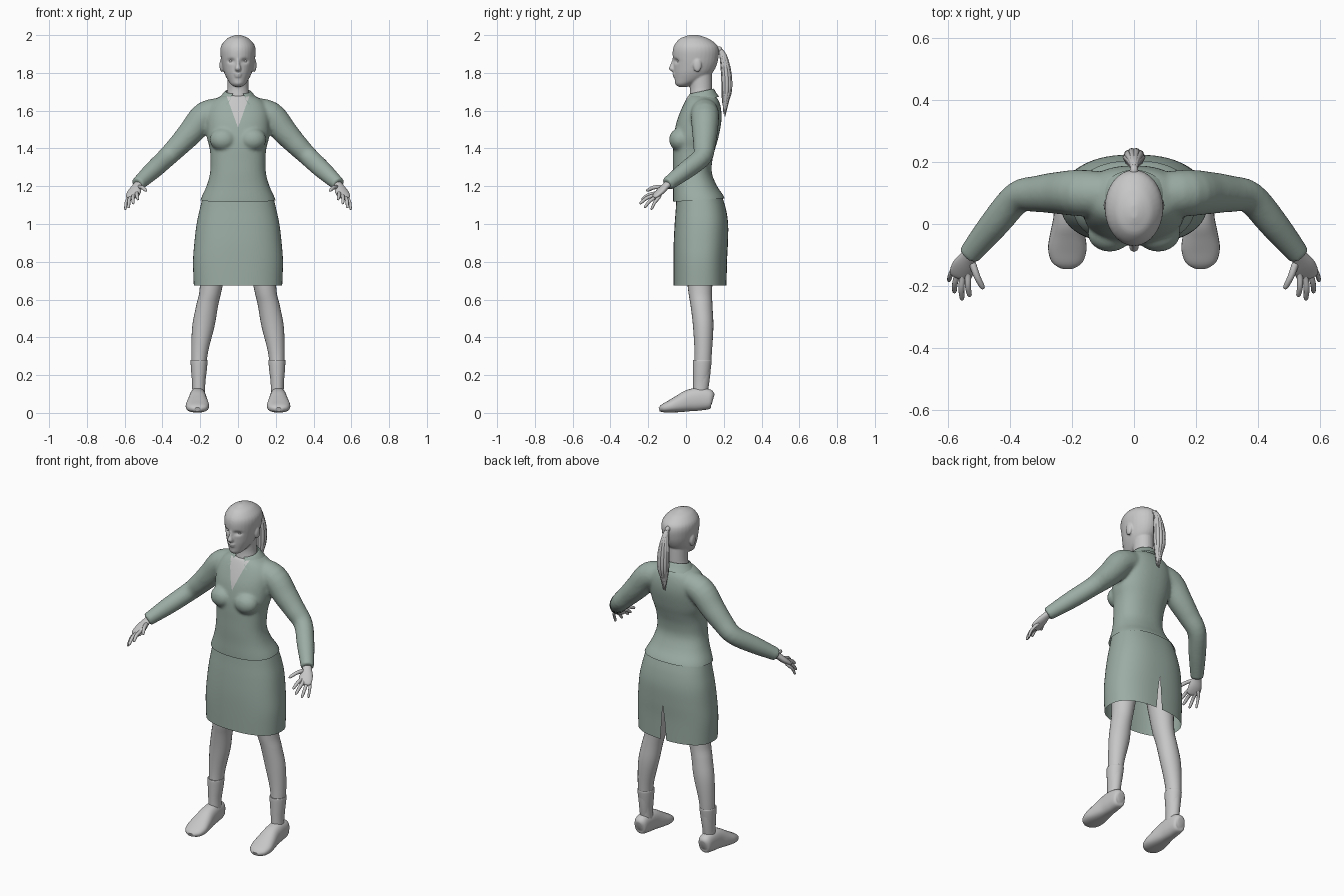
import bpy, bmesh, math, random
from mathutils import Vector

if "Cube" in bpy.data.objects:
    bpy.data.objects.remove(bpy.data.objects["Cube"])

random.seed(4)


def material(name, col):
    m = bpy.data.materials.new(name)
    m.diffuse_color = (*col, 1)
    m.use_nodes = True
    m.node_tree.nodes["Principled BSDF"].inputs["Base Color"].default_value = m.diffuse_color
    return m


SKIN = material("pale grey", (0.57, 0.57, 0.57))
CLOTH = material("sage cloth", (0.33, 0.42, 0.375))


def activate(ob):
    bpy.ops.object.select_all(action='DESELECT')
    ob.select_set(True)
    bpy.context.view_layer.objects.active = ob


def finish(ob, angle=50):
    activate(ob)
    bpy.ops.object.shade_smooth_by_angle(angle=math.radians(angle))
    return ob


def spline(keys, steps):
    """Catmull-Rom interpolation of whole key tuples."""
    rows = []
    for i in range(len(keys) - 1):
        a, b, c, d = (keys[max(i - 1, 0)], keys[i], keys[i + 1],
                      keys[min(i + 2, len(keys) - 1)])
        for s in range(steps):
            t = s / steps
            rows.append([0.5 * (2 * q + (r - p) * t + (2 * p - 5 * q + 4 * r - w) * t * t
                                + (3 * q - p - 3 * r + w) * t ** 3)
                         for p, q, r, w in zip(a, b, c, d)])
    return rows + [list(keys[-1])]


def loft(name, keys, mat, n=24, steps=4, follow=False, p=2.0, start=0.0, gap=None, tilt=0.0):
    """Skin rings (x, y, z, rx, ry); gap(z) opens the tube at angle start."""
    rows = spline(keys, steps)
    bm = bmesh.new()
    rings = []
    for i, (x, y, z, rx, ry) in enumerate(rows):
        rx, ry = max(rx, 0.001), max(ry, 0.001)
        tan = Vector(rows[min(i + 1, len(rows) - 1)][:3]) - Vector(rows[max(i - 1, 0)][:3])
        rot = tan.to_track_quat('Z', 'Y')
        g = gap(z) if gap else 0
        ring = []
        for k in range(n + 1 if gap else n):
            a = start + g + (2 * math.pi - 2 * g) * k / n
            c, s = math.cos(a), math.sin(a)
            v = Vector((rx * math.copysign(abs(c) ** (2 / p), c),
                        ry * math.copysign(abs(s) ** (2 / p), s), 0))
            if follow:
                v = rot @ v
            v.z += tilt * v.y
            ring.append(bm.verts.new(Vector((x, y, z)) + v))
        rings.append(ring)
    for a, b in zip(rings, rings[1:]):
        for k in range(n):
            j = (k + 1) if gap else (k + 1) % n
            bm.faces.new((a[k], a[j], b[j], b[k]))
    if gap:
        bmesh.ops.remove_doubles(bm, verts=bm.verts, dist=1e-5)
    else:
        bm.faces.new(rings[0])
        bm.faces.new(rings[-1])
    bmesh.ops.recalc_face_normals(bm, faces=bm.faces)
    me = bpy.data.meshes.new(name)
    bm.to_mesh(me)
    bm.free()
    me.materials.append(mat)
    ob = bpy.data.objects.new(name, me)
    bpy.context.collection.objects.link(ob)
    return finish(ob)


def ball(name, loc, scale, mat):
    bpy.ops.mesh.primitive_uv_sphere_add(segments=20, ring_count=12, location=loc)
    ob = bpy.context.object
    ob.name, ob.scale = name, scale
    bpy.ops.object.transform_apply(location=False, rotation=False, scale=True)
    ob.data.materials.append(mat)
    return finish(ob)


def fuse(name, parts, voxel, smooth):
    """Blend overlapping closed parts into one smooth skin."""
    activate(parts[0])
    for ob in parts:
        ob.select_set(True)
    bpy.ops.object.join()
    ob = bpy.context.object
    bpy.ops.object.transform_apply(location=True, rotation=True, scale=True)
    ob.name = name
    m = ob.modifiers.new("remesh", 'REMESH')
    m.mode, m.voxel_size = 'VOXEL', voxel
    m = ob.modifiers.new("smooth", 'SMOOTH')
    m.factor, m.iterations = 0.5, smooth
    for m in list(ob.modifiers):
        bpy.ops.object.modifier_apply(modifier=m.name)
    return ob


def span(z, front, back, rx):
    return (0, (front + back) / 2, z, rx, (back - front) / 2)


# Jacket: torso, bust and sleeves blended together
parts = [loft("torso", [span(*k) for k in (
    (1.06, -.065, .205, .215), (1.13, -.068, .208, .198), (1.2, -.068, .165, .167),
    (1.27, -.07, .137, .148), (1.34, -.07, .14, .146), (1.4, -.07, .155, .15),
    (1.46, -.066, .172, .165), (1.54, -.05, .187, .17), (1.6, -.028, .187, .165),
    (1.65, -.005, .175, .135), (1.68, .012, .155, .085))], CLOTH, 40, p=2.3)]
for s in (1, -1):
    parts.append(ball("bust", (s * .078, -.03, 1.447), (.072, .06, .062), CLOTH))
    parts.append(loft("sleeve", [(s * x, y, z, r, r) for x, y, z, r in (
        (.07, .095, 1.6, .07), (.17, .1, 1.575, .075), (.245, .1, 1.49, .068),
        (.31, .097, 1.42, .059), (.375, .085, 1.355, .052), (.45, 0, 1.285, .048),
        (.532, -.1, 1.21, .036))], CLOTH, follow=True))
jacket = fuse("jacket", parts, .009, 4)

# Trim the hem and cut the open neckline as an inset colour
me = jacket.data
me.materials.clear()
me.materials.append(CLOTH)
me.materials.append(SKIN)
bm = bmesh.new()
bm.from_mesh(me)
bmesh.ops.bisect_plane(bm, geom=bm.verts[:] + bm.edges[:] + bm.faces[:], plane_co=(0, .07, 1.127),
                       plane_no=(0, -.07, 1), clear_inner=True)
SLOPE = .065 / .18
for s in (1, -1):
    faces = [f for f in bm.faces if f.calc_center_median().y < .07
             and f.calc_center_median().z > 1.49]
    geom = list({v for f in faces for v in f.verts}) + list({e for f in faces for e in f.edges})
    bmesh.ops.bisect_plane(bm, geom=geom + faces, plane_co=(0, 0, 1.51), plane_no=(s, 0, -SLOPE))
for f in bm.faces:
    c = f.calc_center_median()
    f.material_index = int(c.y < .07 and c.z > 1.51 and abs(c.x) < (c.z - 1.51) * SLOPE)
bm.to_mesh(me)
bm.free()
finish(jacket)

# Folded collar, open at the throat
loft("collar", [(0, .075, 1.652, .112, .1), (0, .078, 1.68, .088, .08), (0, .08, 1.7, .07, .068),
                (0, .08, 1.698, .064, .062), (0, .08, 1.66, .064, .062)], CLOTH, 32, 3,
     start=-math.pi / 2, gap=lambda z: .42 + (1.70 - z) * 2, tilt=.22)

# Skirt with a vent at the back
loft("skirt", [span(*k) for k in (
    (.675, -.065, .215, .234), (.8, -.066, .217, .238), (.9, -.065, .222, .231),
    (1.0, -.06, .223, .219), (1.08, -.054, .211, .202), (1.15, -.05, .19, .185))],
     CLOTH, 56, 6, p=2.4, start=math.pi / 2, gap=lambda z: .05 * max(0, (.88 - z) / .2))

# Head, neck and features
parts = [
    loft("skull", [span(*k) for k in (
        (1.726, -.04, .01, .018), (1.74, -.055, .04, .038), (1.765, -.06, .1, .056),
        (1.8, -.064, .14, .073), (1.84, -.066, .162, .084), (1.88, -.07, .172, .091),
        (1.92, -.07, .174, .094), (1.95, -.06, .162, .086), (1.98, -.034, .122, .06),
        (1.994, -.002, .085, .032), (2.001, .02, .06, .01))], SKIN, 32),
    loft("neck", [(0, .075, 1.57, .06, .058), (0, .077, 1.66, .064, .06),
                  (0, .08, 1.72, .056, .058), (0, .075, 1.8, .056, .062)], SKIN),
    loft("nose", [(0, -.058, 1.88, .008, .012), (0, -.068, 1.845, .01, .014),
                  (0, -.073, 1.822, .016, .018), (0, -.064, 1.808, .012, .012)], SKIN, 16),
    ball("upper_lip", (0, -.06, 1.794, ), (.022, .012, .006), SKIN),
    ball("lower_lip", (0, -.058, 1.782), (.019, .012, .006), SKIN),
    ball("chin", (0, -.042, 1.75), (.024, .017, .017), SKIN)]
for s in (1, -1):
    parts.append(ball("ear", (s * .087, .06, 1.84), (.011, .022, .036), SKIN))
head = fuse("head", parts, .005, 3)
for v in head.data.vertices:  # eye sockets
    if v.co.y < 0:
        v.co.y += .014 * math.exp(-((abs(v.co.x) - .036) / .018) ** 2 - ((v.co.z - 1.863) / .012) ** 2)
finish(head)
for s in (1, -1):
    ball("eye", (s * .036, -.034, 1.862), (.014, .014, .009), SKIN)

# Ponytail: a tie and a bundle of tapered locks
ball("hair_tie", (0, .172, 1.925), (.014, .02, .016), SKIN)
for i in range(11):
    a = i * 2 * math.pi / 10
    ox, oy = (.023 * math.cos(a), .017 * math.sin(a)) if i < 10 else (0, 0)
    tip = random.uniform(1.565, 1.64)
    loft("hair_lock", [(0, .17, 1.938, .007, .008), (ox * .4, .196 + oy * .6, 1.895, .009, .01),
                       (ox, .213 + oy, 1.8, .012, .012), (ox, .216 + oy, 1.71, .012, .012),
                       (ox * .6, .209 + oy * .6, 1.65, .009, .009),
                       (ox * .3, .203 + oy * .3, tip, .002, .002)], SKIN, 8, 3)

FINGERS = [  # base, tip, radius
    ((.535, -.165, 1.162), (.53, -.235, 1.13), .0095), ((.552, -.168, 1.152), (.555, -.246, 1.108), .0095),
    ((.568, -.16, 1.143), (.58, -.222, 1.086), .009), ((.58, -.145, 1.138), (.598, -.185, 1.076), .008),
    ((.522, -.125, 1.195), (.486, -.21, 1.177), .0105)]
for s in (1, -1):
    # Hands
    loft("palm", [(s * x, y, z, a, b) for x, y, z, a, b in (
        (.515, -.08, 1.226, .024, .02), (.533, -.105, 1.203, .026, .018),
        (.548, -.135, 1.173, .037, .018), (.56, -.165, 1.147, .036, .013),
        (.563, -.174, 1.14, .022, .006))], SKIN, 20, follow=True)
    for base, tip, r in FINGERS:
        b, t = Vector(base), Vector(tip)
        mid = b.lerp(t, .5) + Vector((.003, 0, .008))
        root = b.lerp(Vector((.54, -.12, 1.185)), .35)
        loft("finger", [(s * q.x, q.y, q.z, k, k) for q, k in (
            (root, r), (b, r * 1.1), (mid, r), (b.lerp(t, .9), r * .8), (t, r * .3))],
             SKIN, 10, 3, follow=True)

    # Legs
    loft("leg", [(s * x, y, z, a, b) for x, y, z, a, b in (
        (.21, .077, .1, .03, .037), (.208, .085, .2, .036, .043), (.203, .091, .32, .044, .046),
        (.183, .091, .46, .059, .054), (.163, .082, .57, .058, .058),
        (.142, .074, .67, .06, .065), (.112, .07, .95, .085, .085))], SKIN)
    # Socks
    loft("sock", [(s * x, y, z, a, b) for x, y, z, a, b in (
        (.208, .077, .1, .034, .039), (.208, .079, .16, .035, .041), (.207, .083, .22, .041, .046),
        (.206, .086, .274, .045, .05), (.206, .086, .279, .042, .047))], SKIN)
    # Shoes
    shoe = loft("shoe", [(s * x, y, z, a, b) for x, y, z, a, b in (
        (.213, .143, .07, .018, .025), (.213, .13, .072, .037, .05), (.213, .075, .073, .043, .06),
        (.213, .02, .066, .047, .058), (.214, -.03, .05, .056, .047), (.215, -.08, .035, .062, .034),
        (.215, -.122, .024, .05, .022), (.215, -.142, .018, .022, .01))], SKIN, 28, 4, True, 2.4)
    for v in shoe.data.vertices:
        v.co.z = max(v.co.z, 0)
